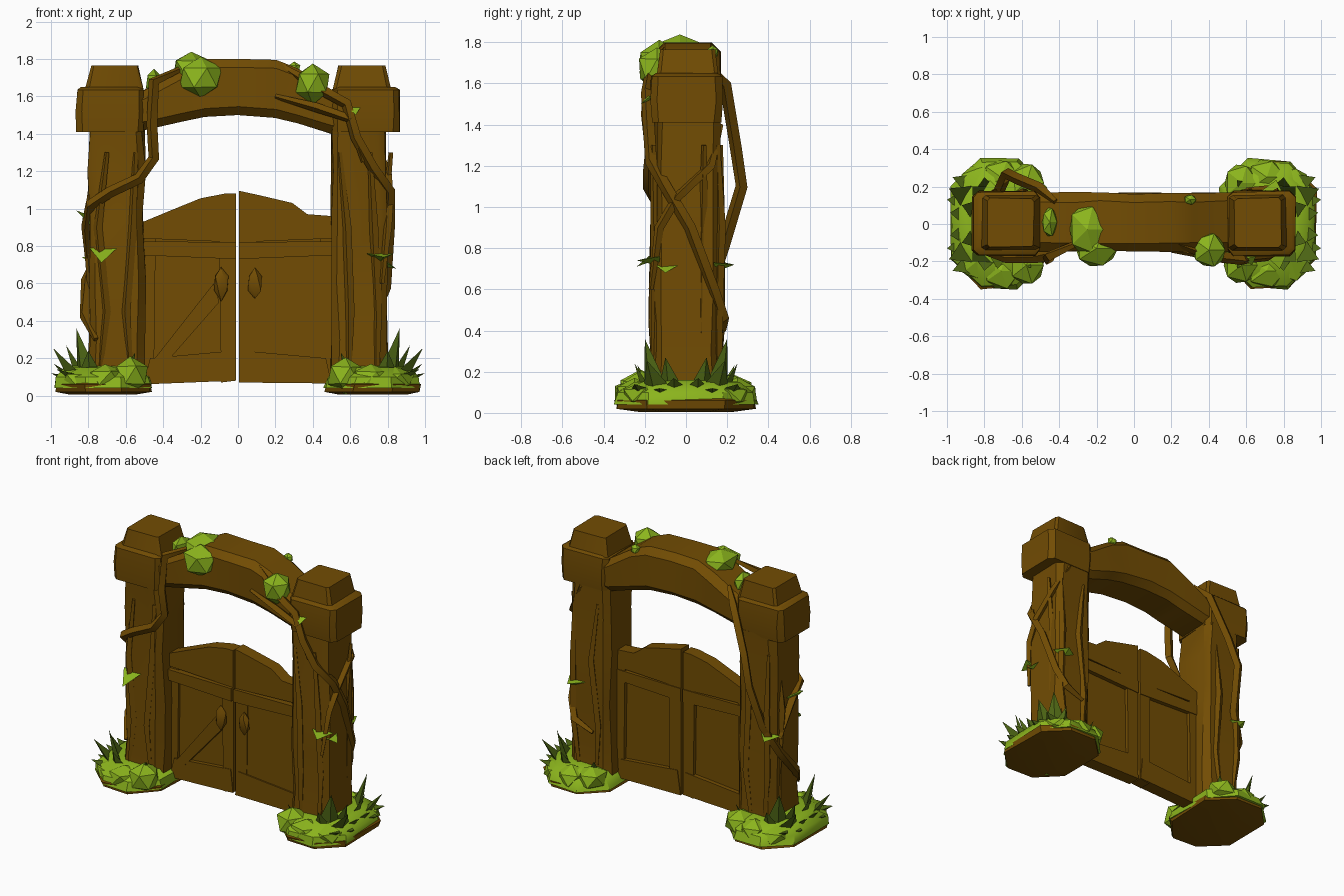
import bpy, bmesh, math, random
from mathutils import Vector

random.seed(4)


def material(name, rgb):
    m = bpy.data.materials.new(name)
    m.diffuse_color = (*rgb, 1)
    return m


WOOD = material("brown wood", (0.168, 0.073, 0.001))
MOSS = material("bright moss green", (0.26, 0.46, 0.012))
GRASS = material("dark grass green", (0.085, 0.15, 0.008))


def finish(name, bm, mat, angle=35):
    bmesh.ops.recalc_face_normals(bm, faces=bm.faces)
    me = bpy.data.meshes.new(name)
    bm.to_mesh(me)
    bm.free()
    ob = bpy.data.objects.new(name, me)
    bpy.context.collection.objects.link(ob)
    me.materials.append(mat)
    bpy.ops.object.select_all(action='DESELECT')
    bpy.context.view_layer.objects.active = ob
    ob.select_set(True)
    bpy.ops.object.shade_smooth_by_angle(angle=math.radians(angle))
    return ob


def jit(a):
    return random.uniform(-a, a)


def chamfered(hx, hy, c):
    # outline of a rectangle with cut corners
    return [(hx, -hy + c), (hx, hy - c), (hx - c, hy), (-hx + c, hy),
            (-hx, hy - c), (-hx, -hy + c), (-hx + c, -hy), (hx - c, -hy)]


def loft(name, rings, mat, rough=0.0, angle=35):
    bm = bmesh.new()
    loops = [[bm.verts.new((p[0] + jit(rough), p[1] + jit(rough), p[2])) for p in r]
             for r in rings]
    n = len(loops[0])
    for a, b in zip(loops, loops[1:]):
        for i in range(n):
            bm.faces.new((a[i], a[(i + 1) % n], b[(i + 1) % n], b[i]))
    bm.faces.new(loops[0])
    bm.faces.new(loops[-1])
    return finish(name, bm, mat, angle)


def upright(name, cx, cy, levels, mat, rough=0.0, c=0.3):
    rings = [[(cx + x, cy + y, z) for x, y in chamfered(hx, hy, c * min(hx, hy))]
             for z, hx, hy in levels]
    return loft(name, rings, mat, rough)


def board(name, outline, y0, y1):
    return loft(name, [[(x, y, z) for x, z in outline] for y in (y0, y1)], WOOD)


def lump(name, loc, size, mat=MOSS, detail=1, rough=0.12, angle=30):
    bm = bmesh.new()
    bmesh.ops.create_icosphere(bm, subdivisions=detail, radius=1)
    for v in bm.verts:
        k = 1 + jit(rough)
        v.co = Vector([l + s * q * k for l, s, q in zip(loc, size, v.co)])
    return finish(name, bm, mat, angle)


def vine(name, pts, radius=0.022):
    # four-sided tube tapering to both ends
    bm, prev = bmesh.new(), None
    pts = [Vector(p) for p in pts]
    for i, p in enumerate(pts):
        d = (pts[min(i + 1, len(pts) - 1)] - pts[max(i - 1, 0)]).normalized()
        u = d.cross(Vector((0.3, 1, 0.1))).normalized()
        w = d.cross(u)
        r = radius * (0.5 if i in (0, len(pts) - 1) else 1)
        ring = [bm.verts.new(p + r * (u * math.cos(k * math.pi / 2) + w * math.sin(k * math.pi / 2)))
                for k in range(4)]
        if prev:
            for k in range(4):
                bm.faces.new((prev[k], prev[(k + 1) % 4], ring[(k + 1) % 4], ring[k]))
        else:
            bm.faces.new(ring)
        prev = ring
    bm.faces.new(prev)
    return finish(name, bm, WOOD)


def tuft(name, blades, mat):
    # pointed three-sided blades: (base, tip, width)
    bm = bmesh.new()
    for base, tip, w in blades:
        b, t = Vector(base), Vector(tip)
        d = (t - b).normalized()
        u = d.cross(Vector((0, 0, 1))).normalized()
        n = d.cross(u)
        vs = [bm.verts.new(q) for q in (b + u * w, b - u * w, b + n * w * 0.6)]
        top = bm.verts.new(t)
        bm.faces.new(vs)
        for k in range(3):
            bm.faces.new((vs[k], vs[(k + 1) % 3], top))
    return finish(name, bm, mat, 20)


for side, s in (("left", -1), ("right", 1)):
    # posts
    upright(side + "_post", s * 0.648, 0.005,
            [(0.03, 0.155, 0.165), (0.3, 0.145, 0.15), (0.6, 0.148, 0.155),
             (0.95, 0.145, 0.155), (1.2, 0.148, 0.155), (1.43, 0.14, 0.155)], WOOD, 0.01, 0.25)
    # stepped caps
    upright(side + "_post_cap", s * 0.682, 0.003,
            [(1.41, 0.18, 0.165), (1.52, 0.183, 0.175), (1.635, 0.18, 0.17), (1.65, 0.16, 0.15)],
            WOOD, 0.004, 0.18)
    upright(side + "_cap_top", s * 0.662, 0.008,
            [(1.63, 0.155, 0.15), (1.765, 0.125, 0.13)], WOOD, 0.004, 0.12)
    # bark ridges running up each post
    for i, (x, y) in enumerate(((0.57, -0.15), (0.72, -0.15), (0.79, 0.08), (0.6, 0.16), (0.74, 0.16))):
        vine(f"{side}_bark_ridge_{i}", [(s * x + jit(0.03), y + jit(0.01), z)
                                        for z in (0.1, 0.45, 0.9, 1.3)], 0.025)
    # earth mound under the post
    upright(side + "_earth_mound", s * 0.722, 0.0,
            [(0.005, 0.17, 0.22), (0.02, 0.25, 0.33), (0.06, 0.25, 0.34), (0.15, 0.15, 0.17)],
            WOOD, 0.012, 0.6)
    # moss collar with clumps front and back
    upright(side + "_moss_collar", s * 0.722, 0.0,
            [(0.04, 0.255, 0.345), (0.1, 0.245, 0.335), (0.15, 0.2, 0.25), (0.16, 0.14, 0.15)],
            MOSS, 0.012, 0.6)
    for f in (-1, 1):
        for i, (x, y, z, rx, ry, h) in enumerate((
                (0.575, 0.22, 0.11, 0.1, 0.11, 0.1 if f < 0 else 0.08),
                (0.71, 0.25, 0.095, 0.11, 0.105, 0.075), (0.84, 0.2, 0.085, 0.11, 0.12, 0.065))):
            lump(f"{side}_moss_clump_{'front' if f < 0 else 'back'}_{i}",
                 (s * x, f * y, z), (rx, ry, h), MOSS, 1, 0.08, 25)
    # broad grass blades at the outer corners
    blades = []
    for f in (-1, 1):
        for bx, by, tx, ty, tz, w in (
                (0.8, 0.14, 0.865, 0.2, 0.36, 0.085), (0.86, 0.13, 0.99, 0.19, 0.255, 0.085),
                (0.79, 0.17, 0.8, 0.25, 0.24, 0.07), (0.87, 0.05, 0.985, 0.06, 0.17, 0.08),
                (0.83, 0.07, 0.92, 0.1, 0.27, 0.07), (0.84, 0.2, 0.97, 0.25, 0.14, 0.08),
                (0.88, 0.12, 1.0, 0.13, 0.12, 0.08), (0.6, 0.18, 0.55, 0.235, 0.23, 0.05)):
            blades.append(((s * bx, f * by, 0.1), (s * tx, f * ty, tz), w))
    tuft(side + "_grass", blades, GRASS)

# arched beam
rings = []
for x, lo, hi in ((-0.62, 1.41, 1.6), (-0.5, 1.42, 1.63), (-0.3, 1.465, 1.74), (-0.18, 1.49, 1.8),
                  (0.0, 1.5, 1.8), (0.2, 1.485, 1.795), (0.32, 1.455, 1.75), (0.5, 1.4, 1.63),
                  (0.62, 1.4, 1.6)):
    rings.append([(x, 0.01 + y, (lo + hi) / 2 + z) for y, z in chamfered(0.155, (hi - lo) / 2, 0.045)])
loft("arched_beam", rings, WOOD, 0.006)

# doors: thin core with raised boards on both faces
tops = {"left": [(-0.012, 1.08), (-0.07, 1.08), (-0.2, 1.055), (-0.36, 0.99), (-0.505, 0.93)],
        "right": [(0.005, 1.095), (0.12, 1.07), (0.29, 1.03), (0.37, 0.97), (0.5, 0.96)]}
for side, s in (("left", -1), ("right", 1)):
    top = tops[side]
    xi, xo = top[0][0], top[-1][0]
    low_o = 0.06 if side == "left" else 0.065
    low_i = 0.08 if side == "left" else 0.07
    board(side + "_door_core", top + [(xo, low_o), (xi, low_i)], -0.012, 0.025)
    board(side + "_door_top_board", top + [(xo, 0.84), (xi, 0.82)], -0.04, 0.05)
    board(side + "_door_inner_stile", [(xi, low_i), (xi, 0.84), (s * 0.1, 0.84), (s * 0.09, 0.07)], -0.035, 0.05)
    board(side + "_door_outer_stile", [(xo, low_o), (xo, 0.86), (s * 0.44, 0.86), (s * 0.45, 0.07)], -0.03, 0.05)
    board(side + "_door_upper_rail", [(xi, 0.73), (xi, 0.82), (xo, 0.825), (xo, 0.75)], -0.06, 0.055)
    board(side + "_door_lower_rail", [(xi, low_i), (s * 0.03, 0.24), (s * 0.47, 0.2), (xo, low_o)], -0.04, 0.055)
    # door knob knot
    lump(side + "_door_knob", (s * 0.09, -0.06, 0.6), (0.045, 0.03, 0.09), WOOD)
board("left_door_brace", [(-0.46, 0.18), (-0.38, 0.18), (-0.1, 0.5), (-0.13, 0.6)], -0.045, 0.0)
board("right_door_panel", [(0.08, 0.1), (0.46, 0.1), (0.46, 0.75), (0.08, 0.75)], -0.03, 0.0)

# climbing vines
vine("left_front_vine", [(-0.3, -0.1, 1.75), (-0.45, -0.17, 1.68), (-0.46, -0.19, 1.45), (-0.45, -0.17, 1.27),
                         (-0.53, -0.18, 1.16), (-0.68, -0.18, 1.09), (-0.79, -0.14, 1.02), (-0.81, 0.0, 0.9),
                         (-0.8, 0.1, 0.7)], 0.03)
vine("left_back_vine", [(-0.42, 0.12, 1.68), (-0.5, 0.19, 1.6), (-0.62, 0.24, 1.3), (-0.68, 0.27, 1.1),
                        (-0.72, 0.18, 0.8), (-0.81, 0.12, 0.62), (-0.82, -0.05, 0.43), (-0.76, -0.16, 0.3)], 0.03)
vine("right_front_vine", [(0.22, -0.1, 1.77), (0.4, -0.17, 1.66), (0.58, -0.19, 1.56), (0.63, -0.18, 1.38),
                          (0.72, -0.17, 1.22), (0.81, -0.1, 1.1), (0.81, 0.02, 0.9), (0.79, 0.14, 0.58),
                          (0.74, 0.18, 0.46), (0.6, 0.18, 0.4)], 0.03)
vine("right_side_vine", [(0.7, 0.17, 1.4), (0.8, 0.12, 1.2), (0.81, -0.04, 1.05), (0.8, -0.13, 0.9),
                         (0.77, -0.17, 0.6)], 0.024)
vine("right_beam_vine", [(0.2, -0.14, 1.6), (0.42, -0.17, 1.54), (0.6, -0.19, 1.48), (0.67, -0.17, 1.25)], 0.026)

# moss patches on the beam
for i, (loc, size) in enumerate((((-0.2, -0.13, 1.7), (0.125, 0.11, 0.115)),
                                 ((-0.25, -0.03, 1.755), (0.11, 0.15, 0.08)),
                                 ((0.4, -0.14, 1.67), (0.1, 0.1, 0.11)),
                                 ((-0.45, 0.01, 1.68), (0.045, 0.09, 0.07)),
                                 ((0.3, 0.13, 1.75), (0.035, 0.03, 0.035)))):
    lump(f"beam_moss_{i}", loc, size, MOSS, 1, 0.06, 20)

# small leaves on the posts
for i, (base, tip) in enumerate((((-0.72, -0.14, 0.79), (-0.73, -0.24, 0.71)),
                                 ((-0.77, -0.05, 0.95), (-0.865, -0.07, 0.99)),
                                 ((-0.76, 0.14, 0.74), (-0.77, 0.235, 0.72)),
                                 ((0.77, -0.09, 0.73), (0.845, -0.1, 0.68)),
                                 ((0.76, -0.14, 0.76), (0.78, -0.24, 0.74)),
                                 ((0.74, 0.15, 0.73), (0.76, 0.235, 0.72)),
                                 ((0.62, -0.18, 1.54), (0.63, -0.22, 1.5)))):
    tuft(f"post_leaf_{i}", [(base, tip, 0.075 if i < 6 else 0.035)], MOSS)
